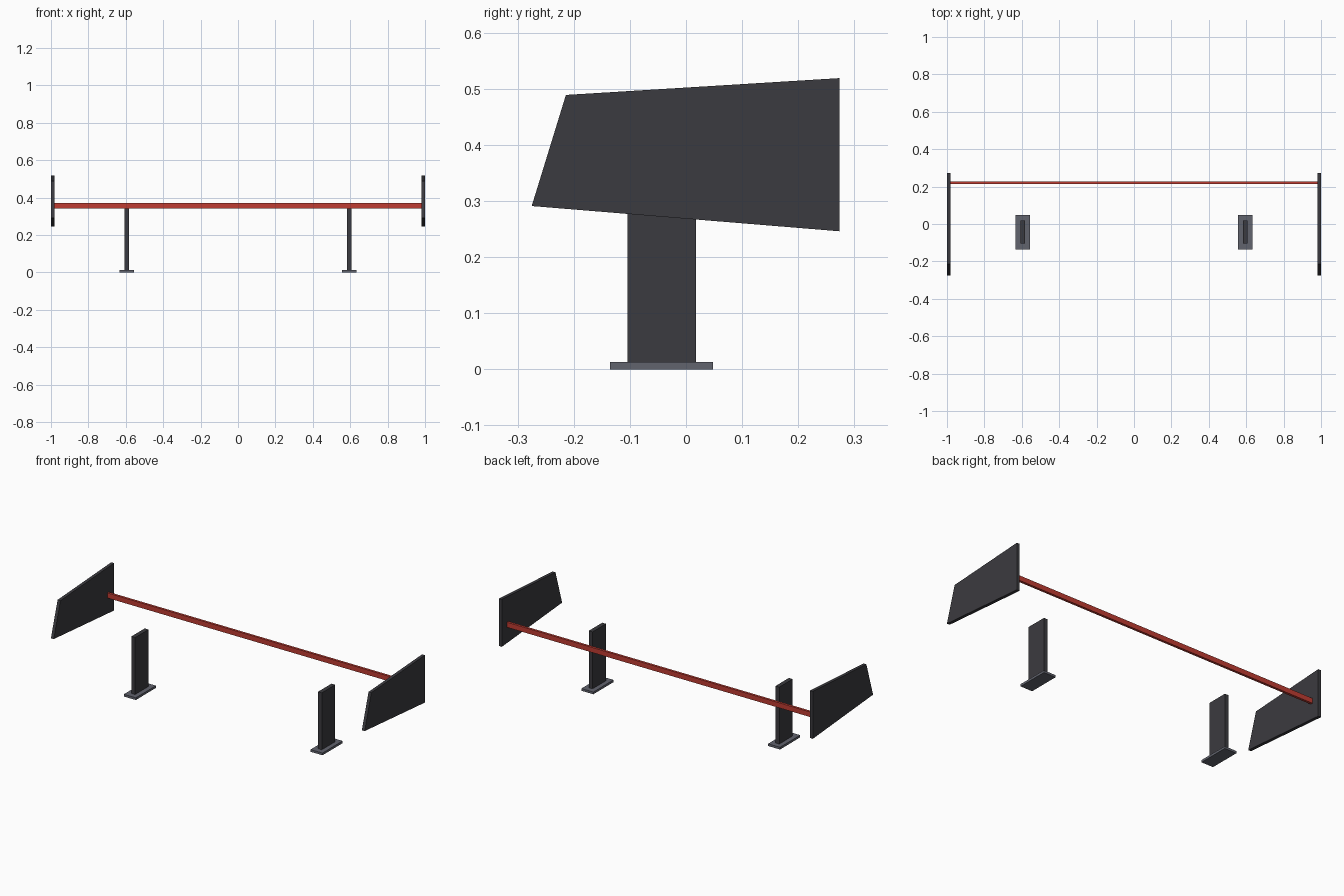
import bpy
import bmesh

default = bpy.data.objects.get("Cube")
if default:
    bpy.data.objects.remove(default, do_unlink=True)


def material(name, color):
    mat = bpy.data.materials.new(name)
    mat.use_nodes = True
    mat.diffuse_color = (*color, 1)
    mat.node_tree.nodes["Principled BSDF"].inputs["Base Color"].default_value = (*color, 1)
    return mat


dark = material("dark carbon", (0.044, 0.043, 0.05))
grey = material("slate grey", (0.12, 0.125, 0.155))
red = material("red", (0.52, 0.045, 0.032))


def extrude_profile(name, profile, x0, x1, mat):
    """Extrude a closed (y, z) outline along x from x0 to x1."""
    bm = bmesh.new()
    face = bm.faces.new([bm.verts.new((x0, y, z)) for y, z in profile])
    result = bmesh.ops.extrude_face_region(bm, geom=[face])
    moved = [v for v in result["geom"] if isinstance(v, bmesh.types.BMVert)]
    bmesh.ops.translate(bm, verts=moved, vec=(x1 - x0, 0, 0))
    bmesh.ops.recalc_face_normals(bm, faces=bm.faces)
    mesh = bpy.data.meshes.new(name)
    bm.to_mesh(mesh)
    bm.free()
    mesh.materials.append(mat)
    obj = bpy.data.objects.new(name, mesh)
    bpy.context.collection.objects.link(obj)
    return obj


def rect(y0, y1, z0, z1):
    return [(y0, z0), (y1, z0), (y1, z1), (y0, z1)]


# Swept-back endplate outline
endplate = [(-0.275, 0.291), (0.274, 0.246), (0.274, 0.519), (-0.214, 0.489)]

for side, s in (("left", 1), ("right", -1)):
    extrude_profile(f"{side}_endplate", endplate, s * 0.982, s * 1.0, dark)
    # Support post on its mounting foot
    extrude_profile(f"{side}_post", rect(-0.104, 0.018, 0.006, 0.341), s * 0.583, s * 0.607, dark)
    extrude_profile(f"{side}_foot", rect(-0.135, 0.048, 0, 0.013), s * 0.557, s * 0.633, grey)

# Thin trailing strip joining the endplates
extrude_profile("trailing_strip", rect(0.214, 0.228, 0.341, 0.37), -0.983, 0.983, red)
